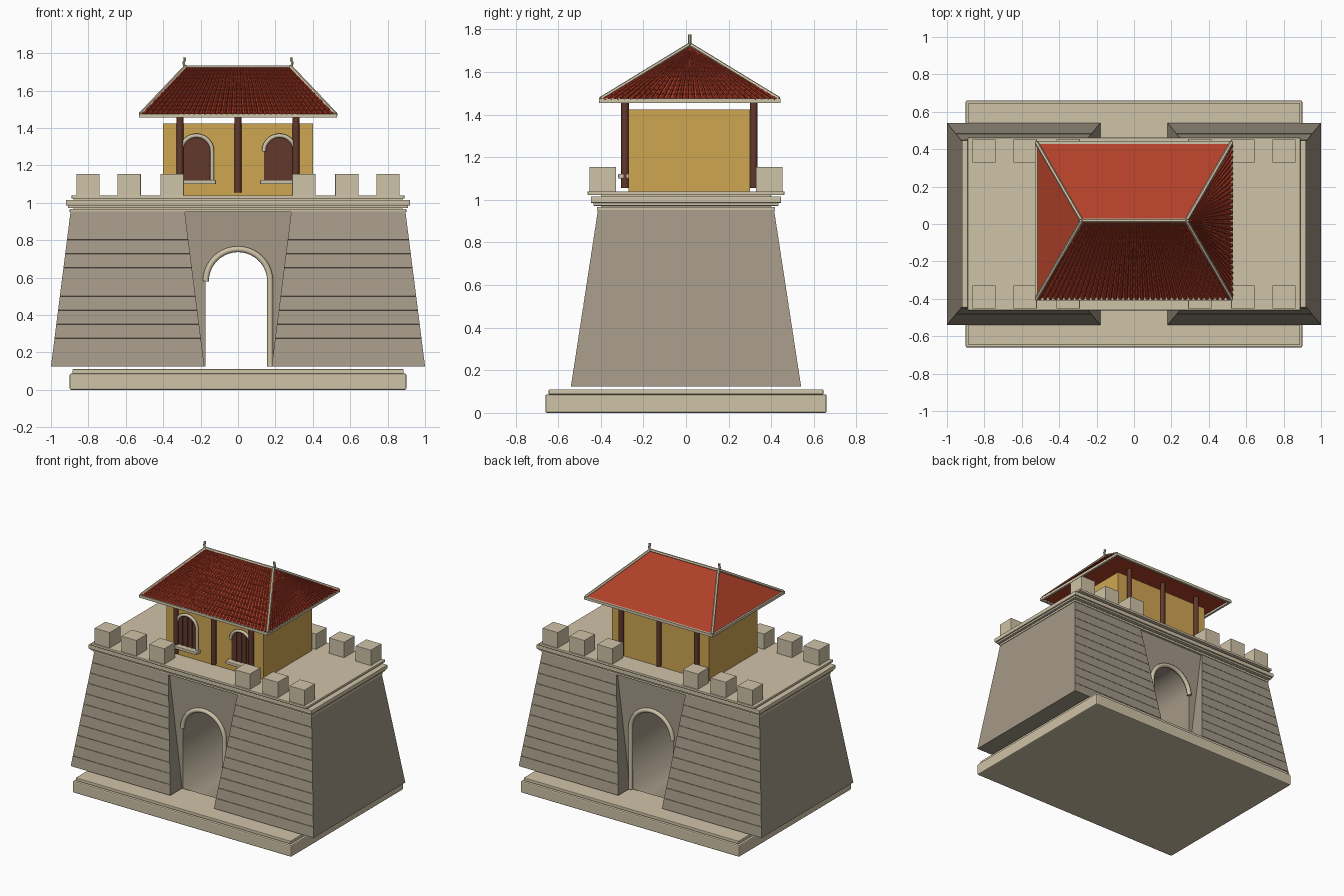
import bpy, bmesh, math
from mathutils import Vector, Matrix

if "Cube" in bpy.data.objects:
    bpy.data.objects.remove(bpy.data.objects["Cube"])


def material(name, r, g, b):
    lin = lambda c: ((c / 255 + 0.055) / 1.055) ** 2.4
    m = bpy.data.materials.new(name)
    m.diffuse_color = (lin(r), lin(g), lin(b), 1)
    m.use_nodes = True
    m.node_tree.nodes["Principled BSDF"].inputs["Base Color"].default_value = m.diffuse_color
    return m


TAN = material("pale_stone", 207, 195, 168)
GREY = material("grey_stone", 164, 153, 135)
OCHRE = material("ochre_plaster", 207, 166, 82)
RED = material("roof_red", 176, 64, 40)
TILE = material("tile_red", 158, 52, 33)
WOOD = material("dark_wood", 98, 56, 44)


def link(name, me, mat, smooth=False):
    me.materials.clear()
    me.materials.append(mat)
    ob = bpy.data.objects.new(name, me)
    bpy.context.collection.objects.link(ob)
    if smooth:
        bpy.ops.object.select_all(action='DESELECT')
        ob.select_set(True)
        bpy.context.view_layer.objects.active = ob
        bpy.ops.object.shade_smooth_by_angle(angle=math.radians(50))
    return ob


def mesh(name, verts, faces, mat, smooth=False):
    me = bpy.data.meshes.new(name)
    me.from_pydata([tuple(v) for v in verts], [], faces)
    bm = bmesh.new()
    bm.from_mesh(me)
    bmesh.ops.recalc_face_normals(bm, faces=bm.faces)
    bm.to_mesh(me)
    bm.free()
    return link(name, me, mat, smooth)


def loft(name, loops, mat, cap=True, smooth=False):
    n = len(loops[0])
    verts = [v for lp in loops for v in lp]
    faces = [(k * n + i, k * n + (i + 1) % n, (k + 1) * n + (i + 1) % n, (k + 1) * n + i)
             for k in range(len(loops) - 1) for i in range(n)]
    if cap:
        faces += [tuple(range(n)), tuple(range(len(verts) - n, len(verts)))]
    return mesh(name, verts, faces, mat, smooth)


def rect(x0, x1, y0, y1, z):
    return [(x0, y0, z), (x1, y0, z), (x1, y1, z), (x0, y1, z)]


def box(name, x0, x1, y0, y1, z0, z1, mat, bevel=0):
    ob = loft(name, [rect(x0, x1, y0, y1, z0), rect(x0, x1, y0, y1, z1)], mat)
    if bevel:
        b = ob.modifiers.new("bevel", 'BEVEL')
        b.width, b.segments = bevel, 2
    return ob


def tube(name, pts, r, mat, sides=2):
    cu = bpy.data.curves.new(name, 'CURVE')
    cu.dimensions = '3D'
    cu.bevel_depth, cu.bevel_resolution, cu.use_fill_caps = r, sides, True
    sp = cu.splines.new('POLY')
    sp.points.add(len(pts) - 1)
    for p, co in zip(sp.points, pts):
        p.co = (*co, 1)
    tmp = bpy.data.objects.new(name + "_path", cu)
    bpy.context.collection.objects.link(tmp)
    dg = bpy.context.evaluated_depsgraph_get()
    me = bpy.data.meshes.new_from_object(tmp.evaluated_get(dg))
    bpy.data.objects.remove(tmp)
    return link(name, me, mat, True)


def arc(cx, cz, r, n=20):
    # half circle from left to right, as (x, z)
    return [(cx - r * math.cos(math.pi * i / n), cz + r * math.sin(math.pi * i / n))
            for i in range(n + 1)]


# stepped plinth
box("plinth", -.9, .9, -.66, .66, 0, .087, TAN, .008)
box("plinth_step", -.885, .885, -.645, .645, .087, .11, TAN, .004)

# battered towers laid in slightly stepped courses on front and back
Z0, Z1, COURSES = .125, .955, 11
for s, side in ((-1, "left"), (1, "right")):
    loops = []
    for c in range(COURSES):
        for t, lip in ((c / COURSES, .004), ((c + .97) / COURSES, .004), ((c + .971) / COURSES, 0)):
            xo, xi = 1 - .105 * t, .18 + .105 * t
            y = .536 - .127 * t + lip
            loops.append(rect(s * xo, s * xi, -y, y, Z0 + (Z1 - Z0) * t))
    loops.append(rect(s * .895, s * .285, -.41, .41, Z1))
    loft("tower_" + side, loops, GREY)

# gate wall with arched passage
D, R, SPRING = .40, .175, .58
arch = [(-R, Z0)] + arc(0, SPRING, R) + [(R, Z0)]
outline = [(-.285, Z0)] + arch + [(.285, Z0), (.285, Z1), (-.285, Z1)]
loft("gate_wall", [[(x, y, z) for x, z in outline] for y in (-D, D)], GREY)
tunnel = [(x * .985, z - .002 if z > Z0 else z) for x, z in arch]
tun = loft("gate_tunnel", [[(x, y, z) for x, z in tunnel] for y in (-D, D)], GREY, cap=False)
tun.data.flip_normals()
tun.data.polygons.foreach_set("use_smooth", [True] * len(tun.data.polygons))

# rounded arch mouldings run down on one side only
for y, side in ((-D - .005, "front"), (D + .005, "back")):
    path = arc(0, SPRING, R - .003) + [(R - .003, Z0)]
    tube("gate_moulding_" + side, [(x, y, z) for x, z in path], .016, TAN)

# cornice and terrace
box("cornice_core", -.88, .88, -.40, .40, .945, 1.03, TAN)
box("cornice_low", -.90, .90, -.418, .418, .95, .967, TAN, .003)
box("cornice_mid", -.91, .91, -.435, .435, .972, .99, TAN, .003)
box("cornice_wide", -.92, .92, -.447, .447, .985, 1.016, TAN, .005)
box("terrace", -.89, .89, -.462, .462, 1.022, 1.04, TAN, .004)

# battlements
for s in (-1, 1):
    for i, x in enumerate((.352, .582, .802)):
        for y in (-.39, .39):
            box("battlement", s * x - .0625, s * x + .0625, y - .0625, y + .0625,
                1.038, 1.155, TAN, .002)

# hall and its columns
CY = .018
box("hall", -.4, .4, -.27, .30, 1.038, 1.425, OCHRE)
for x in (-.31, 0, .31):
    for y in (-.286, .318):
        ring = [(x + .018 * math.cos(a * math.pi / 6), y + .018 * math.sin(a * math.pi / 6))
                for a in range(12)]
        loft("column", [[(px, py, z) for px, py in ring] for z in (1.055, 1.47)], WOOD, smooth=True)

# arched windows with shutters, mouldings and sills
for cx in (-.222, .222):
    pane = [(cx - .083, 1.115)] + arc(cx, 1.275, .083) + [(cx + .083, 1.115)]
    loft("window", [[(x, y, z) for x, z in pane] for y in (-.277, -.268)], WOOD)
    for dx in (-.04, 0, .04):
        box("shutter_batten", cx + dx - .003, cx + dx + .003, -.283, -.275, 1.12, 1.34, WOOD)
    path = arc(cx, 1.275, .084) + [(cx + .084, 1.115)]
    tube("window_moulding", [(x, -.285, z) for x, z in path], .011, TAN)
    box("window_sill", cx - .104, cx + .104, -.318, -.265, 1.10, 1.122, TAN, .004)

# hipped roof
EX, EY, EZ, RX, RZ = .522, .418, 1.470, .28, 1.725
corners = [Vector((sx * EX, CY + sy * EY, EZ)) for sx, sy in ((-1, -1), (1, -1), (1, 1), (-1, 1))]
ridge = [Vector((-RX, CY, RZ)), Vector((RX, CY, RZ))]
mesh("roof", corners + ridge,
     [(0, 1, 5, 4), (1, 2, 5), (2, 3, 4, 5), (3, 0, 4), (3, 2, 1, 0)], RED)


def tile_slope(name, a, b, top_a, top_b, ribs, rows=12):
    # ribs of overlapping tapered tiles from eave to ridge
    bm = bmesh.new()
    for i in range(ribs):
        t = (i + .5) / ribs
        lo, hi = a.lerp(b, t), top_a.lerp(top_b, t)
        w0, w1 = (b - a).length / ribs, (top_b - top_a).length / ribs
        axis = (hi - lo).normalized()
        turn = Vector((0, 0, 1)).rotation_difference(axis).to_matrix().to_4x4()
        for k in range(rows):
            f = k / rows
            p, q = lo.lerp(hi, f), lo.lerp(hi, (k + 1) / rows)
            r = .36 * (w0 + (w1 - w0) * f) + .001
            bmesh.ops.create_cone(bm, cap_ends=True, segments=7, radius1=r, radius2=r * .72,
                                  depth=(q - p).length,
                                  matrix=Matrix.Translation((p + q) / 2) @ turn)
    me = bpy.data.meshes.new(name)
    bm.to_mesh(me)
    bm.free()
    link(name, me, TILE)


tile_slope("front_tiles", corners[0], corners[1], ridge[0], ridge[1], 36)
tile_slope("side_tiles", corners[1], corners[2], ridge[1], ridge[1], 28)

# eave boards, hips, ridge
for s in (-1, 1):
    box("eave_side", s * EX - .008, s * EX + .008, CY - EY - .006, CY + EY + .006, 1.455, 1.475, TAN)
    y = CY + s * EY
    box("eave_long", -EX - .008, EX + .008, y - .008, y + .008, 1.455, 1.475, TAN)
for c, top in zip(corners, (ridge[0], ridge[1], ridge[1], ridge[0])):
    up = Vector((0, 0, .004))
    tube("hip", [c + up, top + up], .010, TAN, 1)
tube("ridge", [ridge[0], ridge[1]], .011, TAN, 1)

# curled finials at the ridge ends
for s in (-1, 1):
    pts = [(s * x, CY, z) for x, z in ((.275, 1.725), (.288, 1.735), (.291, 1.75), (.285, 1.762), (.286, 1.776))]
    tube("finial", pts, .008, TAN, 1)
